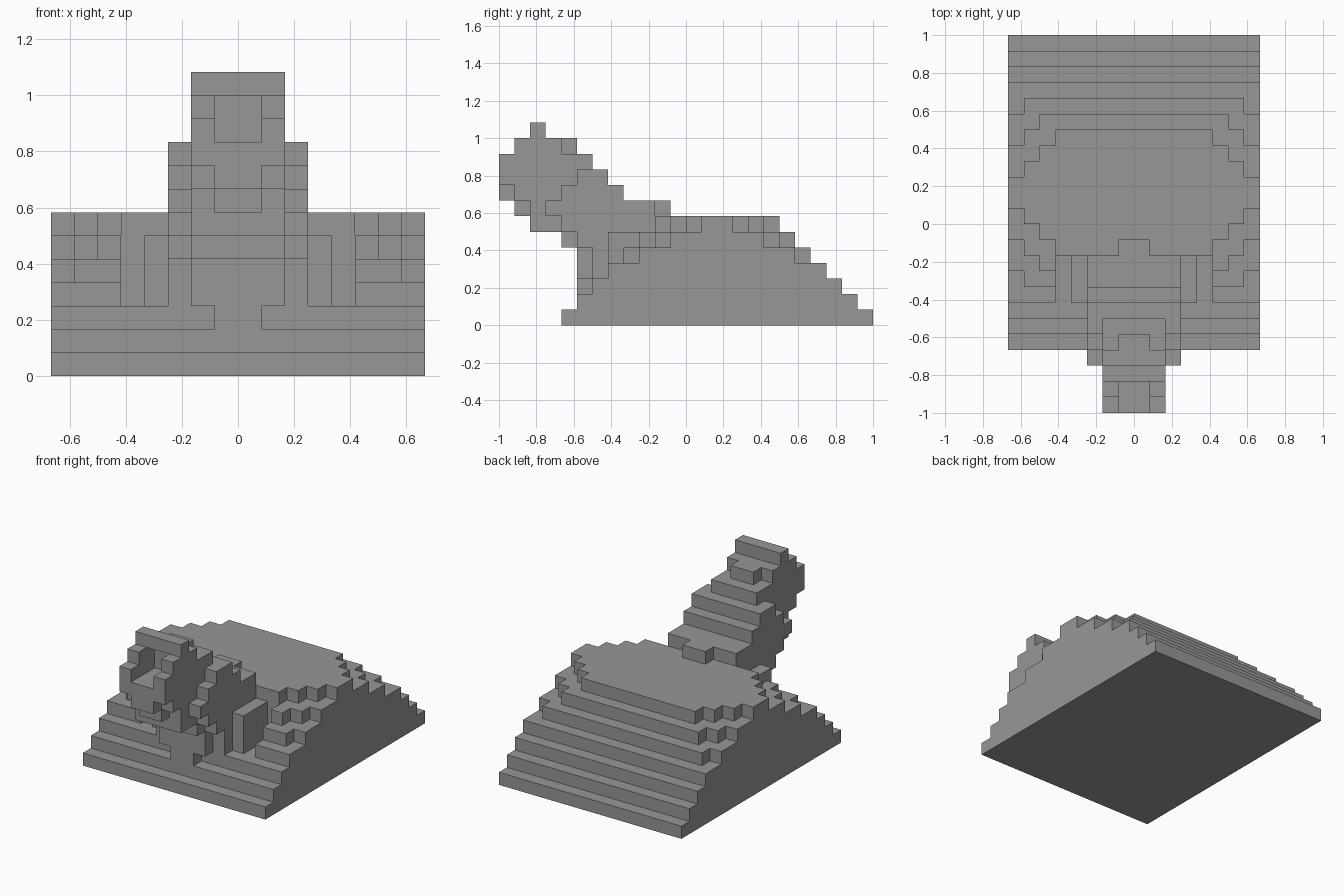
import bpy
import bmesh
import math
from mathutils import Vector

cube = bpy.data.objects.get("Cube")
if cube:
    bpy.data.objects.remove(cube, do_unlink=True)

U = 1 / 12  # size of one block

stone = bpy.data.materials.new("stone grey")
stone.use_nodes = True
GREY = (0.31, 0.31, 0.31, 1)
stone.diffuse_color = GREY
stone.node_tree.nodes["Principled BSDF"].inputs["Base Color"].default_value = GREY

SIDES = [Vector(d) for d in ((1, 0, 0), (-1, 0, 0), (0, 1, 0),
                             (0, -1, 0), (0, 0, 1), (0, 0, -1))]


def blocks(name, bands):
    """Mirrored block shape; each band is (x0, x1, y0, y1, z0, z1) on the +x side."""
    cells = set()
    for x0, x1, y0, y1, z0, z1 in bands:
        for x in range(x0, x1):
            for y in range(y0, y1):
                for z in range(z0, z1):
                    cells |= {(x, y, z), (-x - 1, y, z)}
    bm = bmesh.new()
    for c in sorted(cells):
        for n in SIDES:
            if tuple(int(v) for v in Vector(c) + n) in cells:
                continue
            # exposed side of this block
            mid = Vector(c) + Vector((0.5, 0.5, 0.5)) + n / 2
            a = Vector((abs(n.y), abs(n.z), abs(n.x))) / 2
            b = n.cross(a)
            bm.faces.new([bm.verts.new((mid + p) * U)
                          for p in (-a - b, a - b, a + b, -a + b)])
    bmesh.ops.remove_doubles(bm, verts=bm.verts, dist=U / 100)
    bmesh.ops.dissolve_limit(bm, angle_limit=math.radians(1),
                             verts=bm.verts, edges=bm.edges)
    mesh = bpy.data.meshes.new(name)
    bm.to_mesh(mesh)
    bm.free()
    mesh.materials.append(stone)
    obj = bpy.data.objects.new(name, mesh)
    bpy.context.collection.objects.link(obj)
    return obj


# Stepped mound: full-width lower tiers, rounded upper tiers
blocks("stepped_mound", [
    (0, 8, -8, 12, 0, 1),
    (0, 8, -7, 11, 1, 2),
    (0, 8, -6, 10, 2, 3),
    (0, 5, -2, 9, 3, 4), (5, 8, -5, 9, 3, 4),
    (0, 5, -2, 8, 4, 5), (5, 7, -4, 8, 4, 5), (7, 8, -3, 7, 4, 5),
    (0, 5, -2, 7, 5, 6), (5, 6, -3, 7, 5, 6),
    (6, 7, -2, 6, 5, 6), (7, 8, -1, 5, 5, 6),
    (0, 5, -2, 6, 6, 7), (5, 6, -1, 5, 6, 7),
    (6, 7, 0, 4, 6, 7), (7, 8, 1, 3, 6, 7),
])

# Upright slab on each side of the neck
blocks("side_pillars", [(3, 4, -5, -2, 3, 6)])

# Neck leaning forward, with a narrow chest below
blocks("neck", [
    (0, 3, -6, -2, 3, 5),
    (0, 3, -7, -2, 5, 6),
    (0, 3, -8, -2, 6, 7),
    (0, 3, -9, -2, 7, 8), (0, 1, -2, -1, 7, 8),
    (0, 3, -8, -4, 8, 9),
    (0, 3, -7, -5, 9, 10),
    (0, 2, -7, -6, 3, 5), (0, 1, -7, -6, 2, 3),
    (0, 2, -8, -7, 5, 6),
])

# Head with jaw, cheeks around a recessed face, and a crest
blocks("head", [
    (0, 2, -10, -8, 6, 7),
    (0, 2, -10, -9, 7, 8), (0, 1, -11, -10, 7, 8),
    (0, 2, -11, -8, 8, 9), (0, 1, -12, -11, 8, 9),
    (0, 2, -12, -7, 9, 10),
    (0, 2, -9, -6, 10, 11), (1, 2, -12, -9, 10, 11),
    (0, 2, -9, -8, 11, 12), (0, 1, -8, -7, 11, 12),
    (1, 2, -11, -9, 11, 12),
    (0, 2, -10, -9, 12, 13),
])
